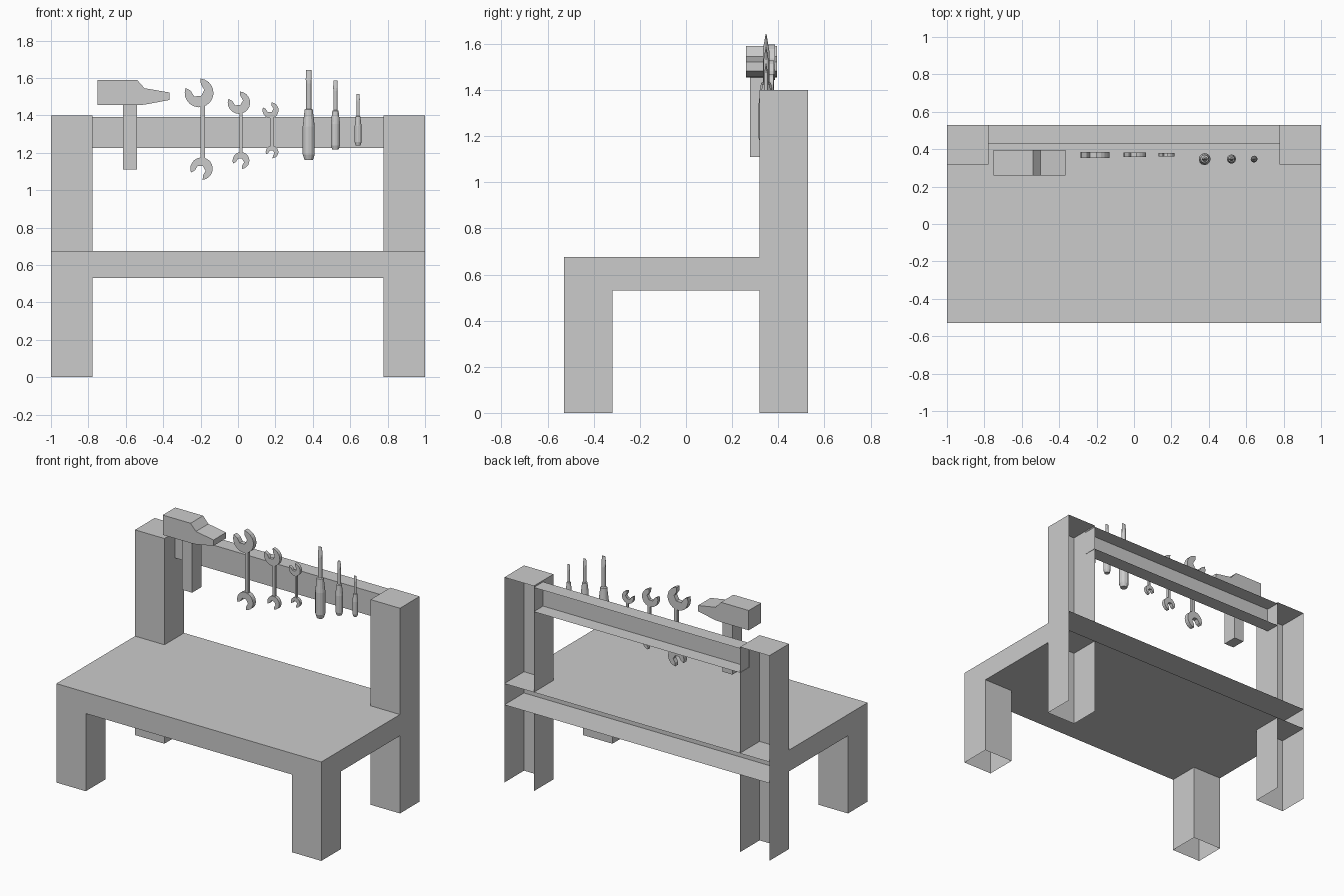
import bpy, bmesh, math

if "Cube" in bpy.data.objects:
    bpy.data.objects.remove(bpy.data.objects["Cube"])

def finish(name, bm, recalc=True):
    if recalc:
        bmesh.ops.recalc_face_normals(bm, faces=bm.faces[:])
    me = bpy.data.meshes.new(name)
    bm.to_mesh(me)
    bm.free()
    ob = bpy.data.objects.new(name, me)
    bpy.context.collection.objects.link(ob)
    return ob

def box(name, lo, hi, open_sides=()):
    """Box between two corners; open_sides such as '+y' or '-z' are left uncovered."""
    bm = bmesh.new()
    bmesh.ops.create_cube(bm, size=1)
    for v in bm.verts:
        v.co = [(a + b) / 2 + c * (b - a) for a, b, c in zip(lo, hi, v.co)]
    bm.normal_update()
    drop = []
    for s in open_sides:
        axis, sign = "xyz".index(s[1]), 1 if s[0] == "+" else -1
        drop += [f for f in bm.faces if f.normal[axis] * sign > 0.9]
    bmesh.ops.delete(bm, geom=drop, context="FACES")
    return finish(name, bm, recalc=False)

def add_plate(bm, pts, y0, y1):
    """Extrude an XZ outline from y0 to y1."""
    f = bm.faces.new([bm.verts.new((x, y0, z)) for x, z in pts])
    ext = bmesh.ops.extrude_face_region(bm, geom=[f])
    for v in ext["geom"]:
        if isinstance(v, bmesh.types.BMVert):
            v.co.y = y1

# Bench frame: open-backed shell
box("table_top", (-1, -0.53, 0.53), (1, 0.318, 0.675), ["+y"])
box("rear_beam", (-1, 0.318, 0.53), (1, 0.53, 0.675), ["+y"])
box("tool_rail", (-0.78, 0.43, 1.225), (0.78, 0.53, 1.39), ["+y", "-x", "+x"])
for side, x0, x1 in (("left", -1, -0.778), ("right", 0.778, 1)):
    box(f"front_leg_{side}", (x0, -0.53, 0), (x1, -0.318, 0.53), ["+z", "-z"])
    box(f"rear_leg_{side}", (x0, 0.318, 0), (x1, 0.53, 0.53), ["+y", "+z", "-z"])
    box(f"rear_post_{side}", (x0, 0.318, 0.675), (x1, 0.53, 1.4), ["+y", "-z"])

# Hammer
bm = bmesh.new()
add_plate(bm, [(-0.75, 1.455), (-0.535, 1.455), (-0.50, 1.457), (-0.367, 1.482), (-0.367, 1.522),
               (-0.50, 1.545), (-0.54, 1.59), (-0.75, 1.59)], 0.26, 0.395)
finish("hammer_head", bm)
box("hammer_handle", (-0.615, 0.277, 1.11), (-0.54, 0.378, 1.456))

# Wrenches: round jaw heads with a notch, joined by a thin shaft
def jaw(cx, cz, r, angle):
    tip, n = math.radians(38), 16
    pts = [(r * math.cos(tip + (2 * math.pi - 2 * tip) * i / n),
            r * math.sin(tip + (2 * math.pi - 2 * tip) * i / n)) for i in range(n + 1)]
    pts += [(0.45 * r, -0.42 * r), (-0.02 * r, -0.42 * r), (-0.26 * r, 0),
            (-0.02 * r, 0.42 * r), (0.45 * r, 0.42 * r)]
    c, s = math.cos(math.radians(angle)), math.sin(math.radians(angle))
    return [(cx + x * c - z * s, cz + x * s + z * c) for x, z in pts]

def wrench(name, top, bottom, shaft_x, w, t):
    y = 0.37
    bm = bmesh.new()
    for (cx, cz, r), angle in ((top, 122), (bottom, 238)):
        add_plate(bm, jaw(cx, cz, r, angle), y - t, y + t)
    z0, z1 = bottom[1] + bottom[2] * 0.8, top[1] - top[2] * 0.8
    add_plate(bm, [(shaft_x - w, z0), (shaft_x + w, z0), (shaft_x + w, z1), (shaft_x - w, z1)],
              y - t * 0.7, y + t * 0.7)
    finish(name, bm)

wrench("wrench_large", (-0.208, 1.52, 0.077), (-0.195, 1.115, 0.06), -0.188, 0.012, 0.016)
wrench("wrench_medium", (0.005, 1.468, 0.06), (0.016, 1.158, 0.045), 0.016, 0.009, 0.012)
wrench("wrench_small", (0.174, 1.427, 0.043), (0.182, 1.204, 0.034), 0.182, 0.007, 0.01)

# Screwdrivers: stacked rings (x radius, y radius, height), flattened at the tip
RINGS = [(0.022, 0.022, 0), (0.032, 0.032, 0.03), (0.032, 0.032, 0.18), (0.024, 0.024, 0.25),
         (0.022, 0.022, 0.27), (0.014, 0.014, 0.275), (0.014, 0.014, 0.41),
         (0.016, 0.011, 0.43), (0.014, 0.002, 0.482)]

def screwdriver(name, x, z, s, n=12):
    bm = bmesh.new()
    prev = None
    for rx, ry, h in RINGS:
        ring = [bm.verts.new((x + s * rx * math.cos(2 * math.pi * i / n),
                              0.347 + s * ry * math.sin(2 * math.pi * i / n), z + s * h))
                for i in range(n)]
        if prev:
            for i in range(n):
                j = (i + 1) % n
                bm.faces.new((prev[i], prev[j], ring[j], ring[i]))
        else:
            bm.faces.new(ring[::-1])
        prev = ring
    bm.faces.new(prev)
    finish(name, bm)

screwdriver("screwdriver_large", 0.378, 1.16, 1)
screwdriver("screwdriver_medium", 0.521, 1.217, 0.765)
screwdriver("screwdriver_small", 0.642, 1.24, 0.57)
